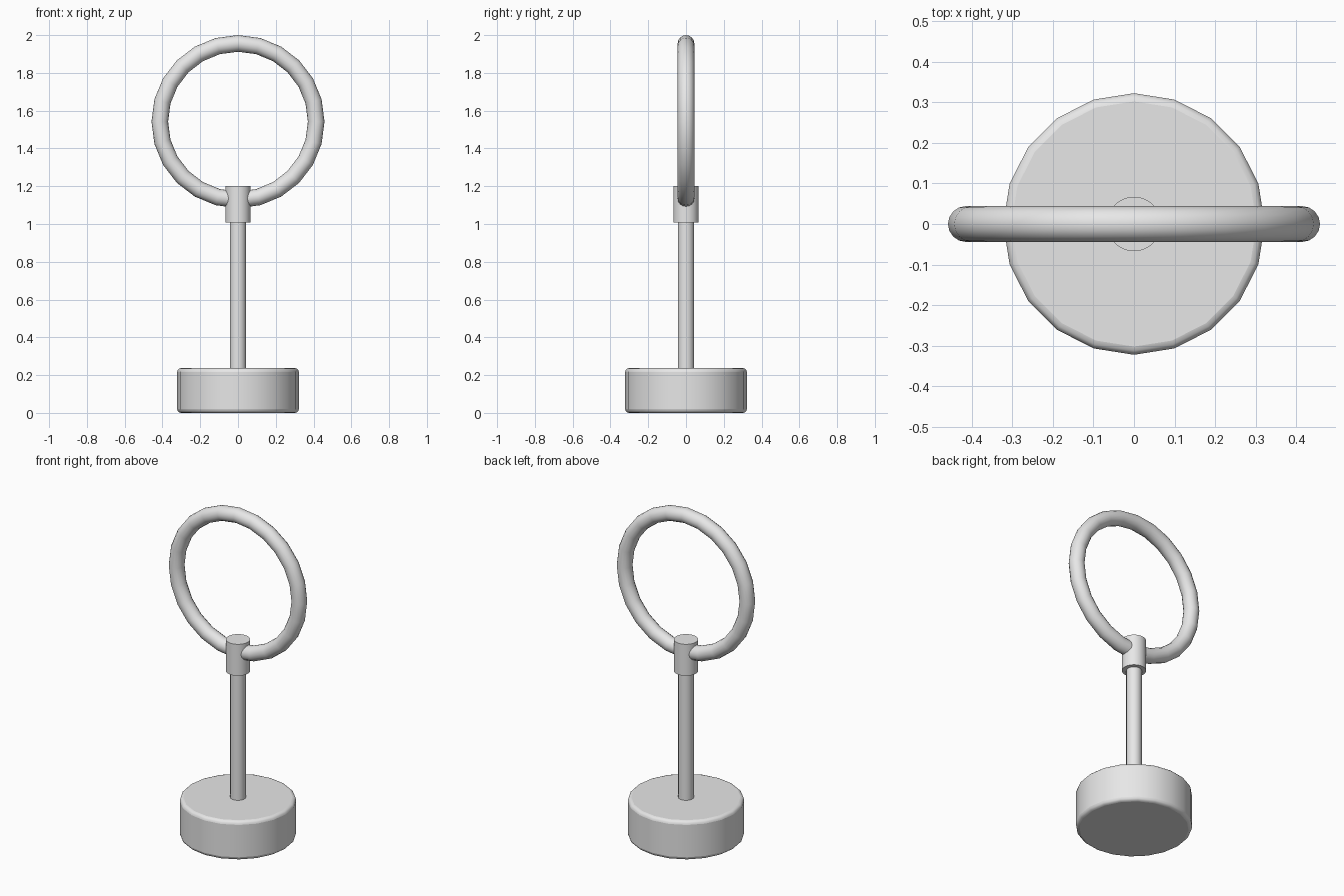
import bpy
import math

cube = bpy.data.objects.get("Cube")
if cube:
    bpy.data.objects.remove(cube, do_unlink=True)

# Single plain grey
grey = bpy.data.materials.new("light_grey")
grey.use_nodes = True
colour = (0.8, 0.8, 0.8, 1)
grey.diffuse_color = colour
grey.node_tree.nodes["Principled BSDF"].inputs["Base Color"].default_value = colour


def finish(name):
    obj = bpy.context.object
    obj.name = name
    obj.data.materials.append(grey)
    bpy.ops.object.shade_smooth_by_angle(angle=math.radians(40))
    return obj


def cylinder(name, radius, bottom, top, sides):
    bpy.ops.mesh.primitive_cylinder_add(
        vertices=sides, radius=radius, depth=top - bottom,
        location=(0, 0, (bottom + top) / 2))
    return finish(name)


# Heavy round base with softened rims
base = cylinder("base", 0.322, 0, 0.237, 20)
bevel = base.modifiers.new("rim_bevel", "BEVEL")
bevel.width = 0.02
bevel.segments = 3
bevel.limit_method = "ANGLE"
bevel.angle_limit = math.radians(40)

# Upright rod and the collar that grips the ring
cylinder("rod", 0.043, 0.22, 1.03, 32)
cylinder("collar", 0.067, 1.008, 1.2, 32)

# Upright ring
bpy.ops.mesh.primitive_torus_add(
    major_radius=0.414, minor_radius=0.044, major_segments=24,
    minor_segments=16, location=(0, 0, 1.542),
    rotation=(math.pi / 2, 0, 0))
ring = finish("ring")
bpy.ops.object.shade_smooth()
